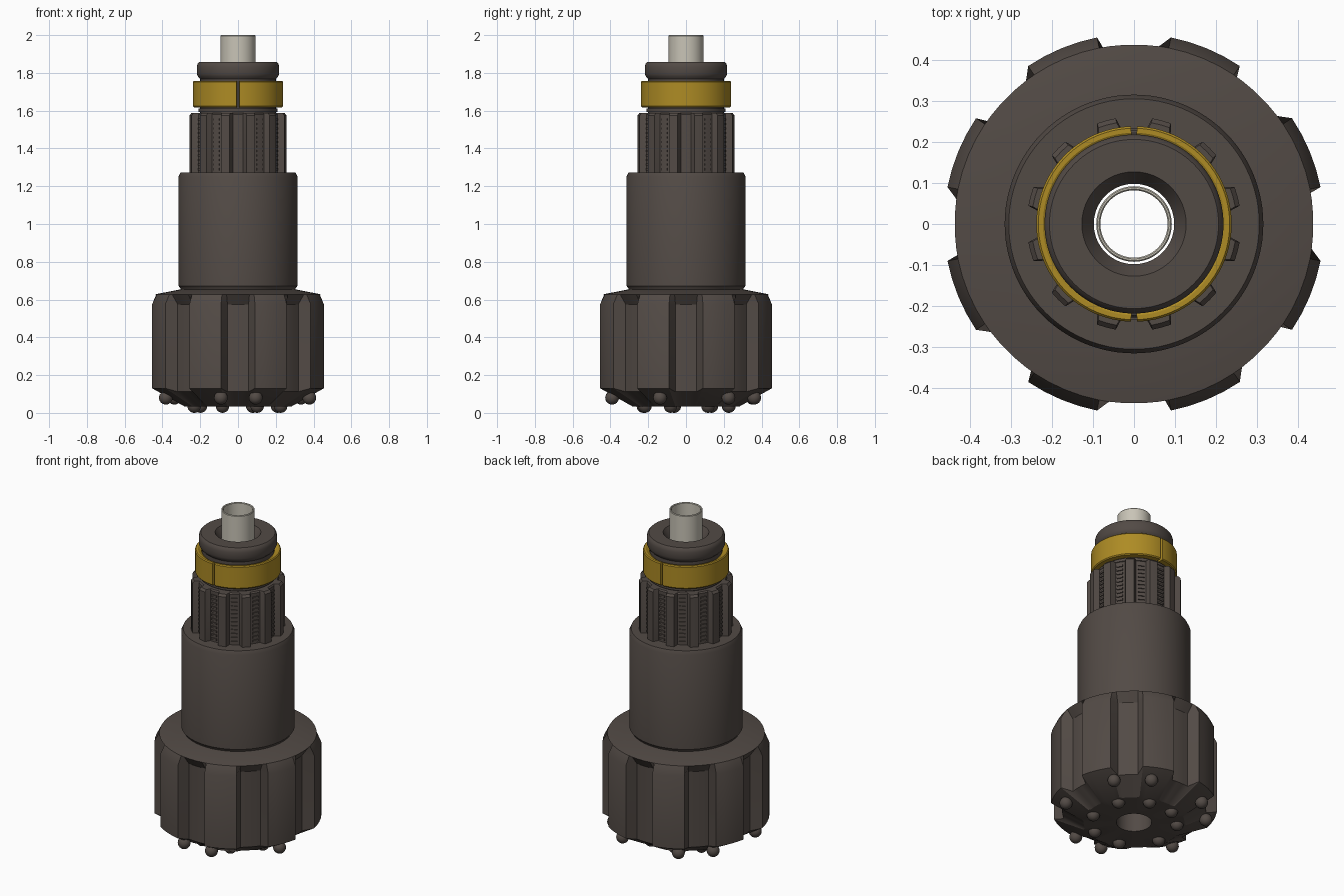
import bpy, bmesh
from math import sin, cos, pi, radians
from mathutils import Matrix, Vector

cube = bpy.data.objects.get("Cube")
if cube:
    bpy.data.objects.remove(cube, do_unlink=True)


def material(name, rgb, rough=0.5):
    m = bpy.data.materials.new(name)
    m.use_nodes = True
    m.diffuse_color = (*rgb, 1)
    bsdf = m.node_tree.nodes["Principled BSDF"]
    bsdf.inputs["Base Color"].default_value = (*rgb, 1)
    bsdf.inputs["Roughness"].default_value = rough
    return m


STEEL = material("dark brown steel", (0.085, 0.069, 0.060))
GOLD = material("gold", (0.42, 0.26, 0.018))
TUBE = material("pale grey", (0.58, 0.55, 0.47))


def finish(name, bm, mat, angle=30):
    bmesh.ops.recalc_face_normals(bm, faces=bm.faces)
    me = bpy.data.meshes.new(name)
    bm.to_mesh(me)
    bm.free()
    me.materials.append(mat)
    ob = bpy.data.objects.new(name, me)
    bpy.context.collection.objects.link(ob)
    bpy.ops.object.select_all(action="DESELECT")
    ob.select_set(True)
    bpy.context.view_layer.objects.active = ob
    bpy.ops.object.shade_smooth_by_angle(angle=radians(angle))
    return ob


def direction(deg):
    """Unit vector around z; 0 is the front, 90 is +x."""
    a = radians(deg)
    return Vector((sin(a), -cos(a), 0))


def sweep(name, stations, mat, full=True):
    """Join (angle, closed r-z profile) stations around z into a solid."""
    bm = bmesh.new()
    rings = [[bm.verts.new(direction(a) * r + Vector((0, 0, z))) for r, z in prof]
             for a, prof in stations]
    n = len(rings[0])
    pairs = list(zip(rings, rings[1:] + rings[:1]))
    for p, q in pairs if full else pairs[:-1]:
        for i in range(n):
            j = (i + 1) % n
            bm.faces.new((p[i], p[j], q[j], q[i]))
    if not full:
        bm.faces.new(rings[0])
        bm.faces.new(rings[-1])
    return finish(name, bm, mat)


def lathe(name, profile, mat, steps=96):
    return sweep(name, [(360 * i / steps, profile) for i in range(steps)], mat)


BORE = 0.098

# Bit head: eight raised lands with trapezoid slots between them
land = [(BORE, 0.035), (0.29, 0.035), (0.463, 0.13), (0.463, 0.575),
        (0.437, 0.628), (0.30, 0.655), (BORE, 0.655)]
slot = [(BORE, 0.035), (0.28, 0.035), (0.40, 0.112), (0.40, 0.575),
        (0.437, 0.615), (0.30, 0.655), (BORE, 0.655)]
slot[4] = land[4]
stations = []
for k in range(8):
    mid = 22.5 + 45 * k
    stations += [(mid + d, land) for d in (-11.3, -5.6, 0, 5.6, 11.3)]
    stations += [(mid + d, slot) for d in (14.5, 19.8, 25.2, 30.5)]
sweep("bit_head", stations, STEEL)

# Carbide buttons: an outer one on every land and an inner one beside it
gauge = (13.5, 70, 124, 154, 209, 237, 288, 347)
inner = (25, 70, 119, 161, 200, 236, 285, 340)
bm = bmesh.new()
for angles, r, z in ((gauge, 0.402, 0.080), (inner, 0.24, 0.036)):
    for a in angles:
        bmesh.ops.create_uvsphere(
            bm, u_segments=20, v_segments=12, radius=0.036,
            matrix=Matrix.Translation(direction(a) * r + Vector((0, 0, z))))
finish("buttons", bm, STEEL)

# Shank sleeve
lathe("shank_sleeve", [
    (BORE, 0.645), (0.30, 0.645), (0.306, 0.662), (0.315, 0.672),
    (0.315, 1.25), (0.305, 1.272), (BORE, 1.272)], STEEL)

# Splined section: twelve keys on a round core
core = [(BORE, 1.26), (0.228, 1.26), (0.228, 1.58), (0.222, 1.588), (BORE, 1.588)]
key = [(BORE, 1.26), (0.261, 1.26), (0.261, 1.575), (0.250, 1.588), (BORE, 1.588)]
stations = []
for k in range(12):
    mid = 15 + 30 * k
    stations += [(mid + d, key) for d in (-5.2, 0, 5.2)]
    stations += [(mid + d, core) for d in (8, 12, 15, 18, 22)]
sweep("splines", stations, STEEL)

# Fine horizontal ribs in the spline valleys
bm = bmesh.new()
for k in range(12):
    for i in range(12):
        place = (Matrix.Rotation(radians(30 * k), 4, "Z")
                 @ Matrix.Translation((0, -0.228, 1.29 + 0.024 * i))
                 @ Matrix.Diagonal((0.036, 0.012, 0.011, 1)))
        bmesh.ops.create_cube(bm, size=1, matrix=place)
finish("spline_ribs", bm, STEEL)

# Neck and top collar with a countersunk bore
lathe("neck", [
    (BORE, 1.58), (0.20, 1.58), (0.20, 1.78), (BORE, 1.78)], STEEL)
lathe("neck_flange", [
    (BORE, 1.594), (0.21, 1.594), (0.21, 1.612), (BORE, 1.612)], STEEL)
lathe("top_collar", [
    (BORE, 1.765), (0.198, 1.765), (0.212, 1.780), (0.218, 1.795),
    (0.218, 1.832), (0.214, 1.848), (0.206, 1.857), (0.127, 1.857),
    (BORE, 1.81)], STEEL)

# Split retaining ring in two halves
band = [(0.202, 1.618), (0.233, 1.618), (0.238, 1.624), (0.238, 1.752),
        (0.233, 1.758), (0.222, 1.758), (0.202, 1.745)]
for side, start in (("left", 0), ("right", 180)):
    arc = [(start + 1.7 + 176.6 * i / 48, band) for i in range(49)]
    sweep("retaining_ring_" + side, arc, GOLD, full=False)

# Foot valve tube standing in the bore
lathe("air_tube", [
    (0.082, 1.45), (0.092, 1.45), (0.092, 1.996), (0.089, 2.0),
    (0.085, 2.0), (0.082, 1.996)], TUBE, 64)
